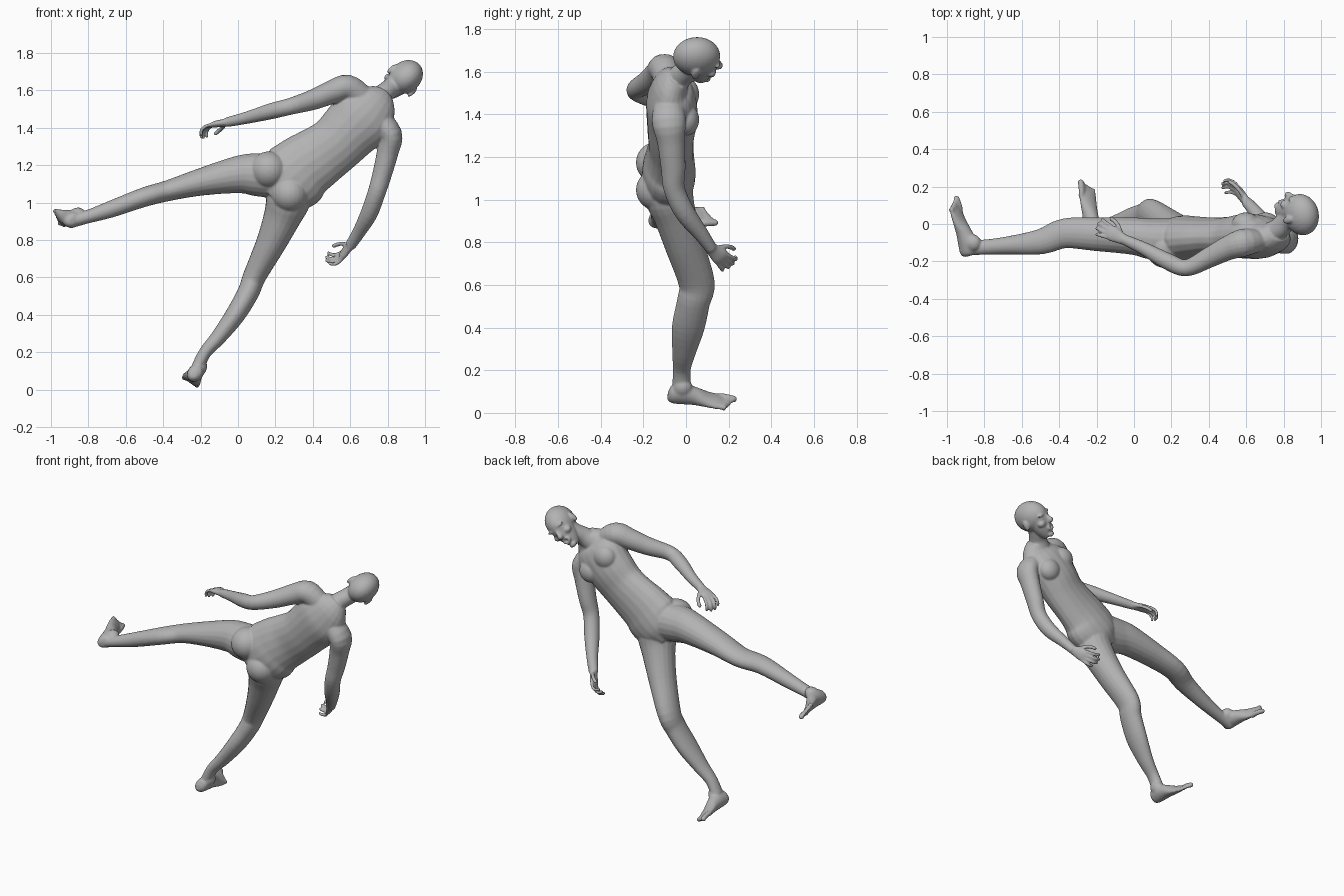
import bpy, bmesh, math
from mathutils import Vector, Matrix

if "Cube" in bpy.data.objects:
    bpy.data.objects.remove(bpy.data.objects["Cube"])

skin = bpy.data.materials.new("plain_grey")
skin.use_nodes = True
grey = (0.45, 0.45, 0.45, 1)
skin.diffuse_color = grey
skin.node_tree.nodes["Principled BSDF"].inputs["Base Color"].default_value = grey

bm = bmesh.new()
DEPTH = Vector((0, 1, 0))
SIDES = 20


def curve_point(a, b, c, d, t):
    """Smooth interpolation between b and c."""
    return (b * 2 + (c - a) * t + (a * 2 - b * 5 + c * 4 - d) * t * t
            + (b * 3 - a - c * 3 + d) * t * t * t) * 0.5


def loft(rings, ref=DEPTH, steps=4):
    """Closed tube; each ring is x, y, z, radius along ref, radius across."""
    keys = [Vector(r) for r in rings]
    keys = [keys[0]] + keys + [keys[-1]]
    path = []
    for i in range(1, len(keys) - 2):
        path += [curve_point(*keys[i - 1:i + 3], k / steps) for k in range(steps)]
    path.append(keys[-1])
    loops = []
    for i, p in enumerate(path):
        ahead, behind = path[min(i + 1, len(path) - 1)], path[max(i - 1, 0)]
        tangent = Vector((ahead - behind)[:3]).normalized()
        major = (ref - tangent * ref.dot(tangent)).normalized()
        minor = tangent.cross(major)
        loops.append([])
        for k in range(SIDES):
            a = math.tau * k / SIDES
            offset = major * math.cos(a) * p[3] + minor * math.sin(a) * p[4]
            loops[-1].append(bm.verts.new(Vector(p[:3]) + offset))
    for low, high in zip(loops, loops[1:]):
        for k in range(SIDES):
            n = (k + 1) % SIDES
            bm.faces.new((low[k], low[n], high[n], high[k]))
    bm.faces.new(loops[0][::-1])
    bm.faces.new(loops[-1])


def frame(origin, x, y, z):
    m = Matrix((x, y, z)).transposed().to_4x4()
    m.translation = origin
    return m


def ellipsoid(center, radii, space=Matrix()):
    shape = space @ Matrix.Translation(center) @ Matrix.Diagonal((*radii, 1))
    bmesh.ops.create_uvsphere(bm, u_segments=24, v_segments=16, radius=1, matrix=shape)


def local_loft(space, rings, ref):
    """Loft whose ring centres are given in a local frame."""
    loft([(*(space @ Vector(r[:3])), *r[3:]) for r in rings], ref)


def digit(space, points, radius, ref):
    """Finger or toe: a thin tube with a rounded tip."""
    rings = [(*p, radius, radius) for p in points]
    local_loft(space, rings, ref)
    ellipsoid(points[-1], [radius] * 3, space)


# Torso, from crotch to base of neck
loft([(.17, -.08, 1.04, .08, .08), (.23, -.08, 1.09, .12, .16),
      (.295, -.08, 1.14, .125, .19), (.35, -.075, 1.19, .115, .178),
      (.43, -.07, 1.245, .105, .165), (.52, -.07, 1.31, .11, .155),
      (.60, -.065, 1.39, .12, .163), (.68, -.07, 1.47, .115, .175),
      (.735, -.07, 1.53, .085, .13), (.77, -.04, 1.575, .06, .07)])

# Buttocks and chest muscles
across = Vector((.66, 0, -.75)).normalized()
for side in (-1, 1):
    ellipsoid(Vector((.22, -.13, 1.11)) + across * side * .085, (.1, .105, .1))
    ellipsoid(Vector((.65, .0, 1.435)) + across * side * .08, (.075, .062, .075))

# Raised leg
loft([(.22, -.08, 1.14, .11, .12), (.1, -.08, 1.15, .11, .115),
      (0, -.065, 1.15, .1, .1), (-.2, -.055, 1.11, .09, .073),
      (-.37, -.05, 1.065, .08, .056), (-.5, -.095, 1.03, .068, .052),
      (-.68, -.115, .965, .048, .045), (-.82, -.125, .92, .04, .035),
      (-.905, -.125, .9, .045, .04)])

# Standing leg
loft([(.29, -.08, 1.12, .11, .11), (.27, -.08, 1.02, .115, .12),
      (.235, -.05, .92, .1, .1), (.175, -.005, .78, .092, .08),
      (.09, .05, .61, .085, .062), (.055, .035, .52, .078, .058),
      (-.015, .01, .4, .077, .053), (-.105, -.01, .28, .055, .042),
      (-.175, -.02, .2, .042, .034), (-.215, -.02, .12, .045, .035)])

# Raised arm
loft([(.66, -.09, 1.56, .06, .07), (.585, -.1, 1.615, .075, .07),
      (.5, -.13, 1.59, .065, .063), (.4, -.18, 1.55, .055, .055),
      (.28, -.235, 1.515, .045, .045), (.18, -.2, 1.49, .045, .043),
      (.05, -.13, 1.455, .035, .033), (-.06, -.08, 1.43, .028, .026)])

# Hanging arm
loft([(.74, -.08, 1.45, .07, .07), (.815, -.08, 1.365, .08, .063),
      (.8, -.07, 1.27, .065, .058), (.77, -.06, 1.15, .058, .052),
      (.74, -.055, 1.05, .05, .048), (.7, -.005, .94, .048, .046),
      (.645, .07, .84, .036, .035), (.6, .12, .77, .028, .03)])


def hand(wrist, along, thumb_side, palm):
    """Local axes: x along the fingers, y to the thumb, z out of the palm."""
    x = Vector(along).normalized()
    y = Vector(thumb_side)
    y = (y - x * y.dot(x)).normalized()
    z = x.cross(y)
    z = z if z.dot(Vector(palm)) > 0 else -z
    space = frame(Vector(wrist), x, y, z)
    local_loft(space, [(-.02, 0, 0, .027, .024), (.02, 0, 0, .034, .02),
                       (.065, 0, 0, .042, .018), (.095, 0, .004, .036, .012)], y)
    for i, length in enumerate((.9, 1, .95, .75)):
        spread = .031 - i * .021
        reach = [(.08, 0), (.125, .008), (.155, .03), (.16, .058)]
        points = [(.08 + (a - .08) * length, spread * (1 + (a - .08) * 4), b * length)
                  for a, b in reach]
        digit(space, points, .0095, y)
    digit(space, [(.02, .02, .005), (.055, .05, .02), (.09, .065, .035),
                  (.11, .066, .045)], .0115, z)


hand((-.06, -.08, 1.43), (-.87, .45, -.15), (.4, .9, 0), (0, 0, -1))
hand((.6, .12, .77), (-.5, .65, -.6), (0, .8, .57), (-.85, -.3, .4))


def foot(sole, along, up, big_toe):
    """Local axes: x sideways, y to the toes, z up from the sole."""
    y = Vector(along).normalized()
    z = Vector(up)
    z = (z - y * z.dot(y)).normalized()
    x = y.cross(z)
    space = frame(Vector(sole), x, y, z)
    local_loft(space, [(0, -.088, .045, .015, .02), (0, -.07, .045, .036, .043),
                       (0, -.02, .055, .042, .054), (0, .04, .045, .042, .043),
                       (0, .1, .03, .05, .028), (0, .155, .02, .053, .018),
                       (0, .18, .016, .045, .012)], x)
    # Ankle joint
    ellipsoid((0, -.02, .085), (.04, .048, .05), space)
    for i in range(5):
        offset = big_toe * (.04 - i * .02)
        tip = .222 - i * .011
        digit(space, [(offset, .14, .018), (offset, .18, .02), (offset, tip, .012)],
              .016 if i == 0 else .0105, x)


foot((-.26, 0, .045), (0, 1, -.06), (.6, 0, .8), -1)
foot((-.94, -.09, .89), (-.17, .95, .13), (.86, 0, .5), 1)

# Neck
loft([(.72, -.06, 1.53, .065, .07), (.775, -.025, 1.58, .058, .055),
      (.82, .02, 1.615, .058, .053), (.87, .04, 1.66, .06, .055)])

# Head: local axes are x sideways, y to the face, z to the crown
face = Vector((-.27, .96, -.05)).normalized()
crown = Vector((.74, .08, .66))
crown = (crown - face * crown.dot(face)).normalized()
head = frame(Vector((.895, .05, 1.672)), face.cross(crown), face, crown)
side_axis = face.cross(crown)
ellipsoid((0, 0, 0), (.083, .112, .1), head)
local_loft(head, [(0, .035, .02, .07, .075), (0, .038, -.04, .068, .075),
                  (0, .043, -.09, .058, .062), (0, .052, -.13, .042, .045),
                  (0, .062, -.158, .024, .025)], side_axis)
# Nose, brow, lips and chin
local_loft(head, [(0, .1, -.01, .01, .01), (0, .117, -.04, .012, .014),
                  (0, .125, -.056, .019, .016), (0, .112, -.068, .014, .008)], side_axis)
for side in (-1, 1):
    ellipsoid((side * .034, .092, .0), (.032, .018, .011), head)
    ellipsoid((side * .034, .088, -.022), (.016, .016, .011), head)
    ellipsoid((side * .045, .075, -.055), (.026, .026, .022), head)
    # Ear
    ellipsoid((side * .085, -.01, -.03), (.011, .02, .034), head)
for k in range(16):
    a = math.tau * k / 16
    ellipsoid((.02 * math.cos(a), .1, -.1 + .018 * math.sin(a)), (.009, .011, .009), head)
ellipsoid((0, .083, -.145), (.024, .02, .018), head)

# Fuse every part into one smooth skin
bmesh.ops.recalc_face_normals(bm, faces=bm.faces)
mesh = bpy.data.meshes.new("body")
bm.to_mesh(mesh)
bm.free()
mesh.materials.append(skin)
body = bpy.data.objects.new("body", mesh)
bpy.context.collection.objects.link(body)
mesh.polygons.foreach_set("use_smooth", [True] * len(mesh.polygons))
fuse = body.modifiers.new("fuse", "REMESH")
fuse.mode = "VOXEL"
fuse.voxel_size = .006
fuse.use_smooth_shade = True
soften = body.modifiers.new("soften", "SMOOTH")
soften.factor = .5
soften.iterations = 5
